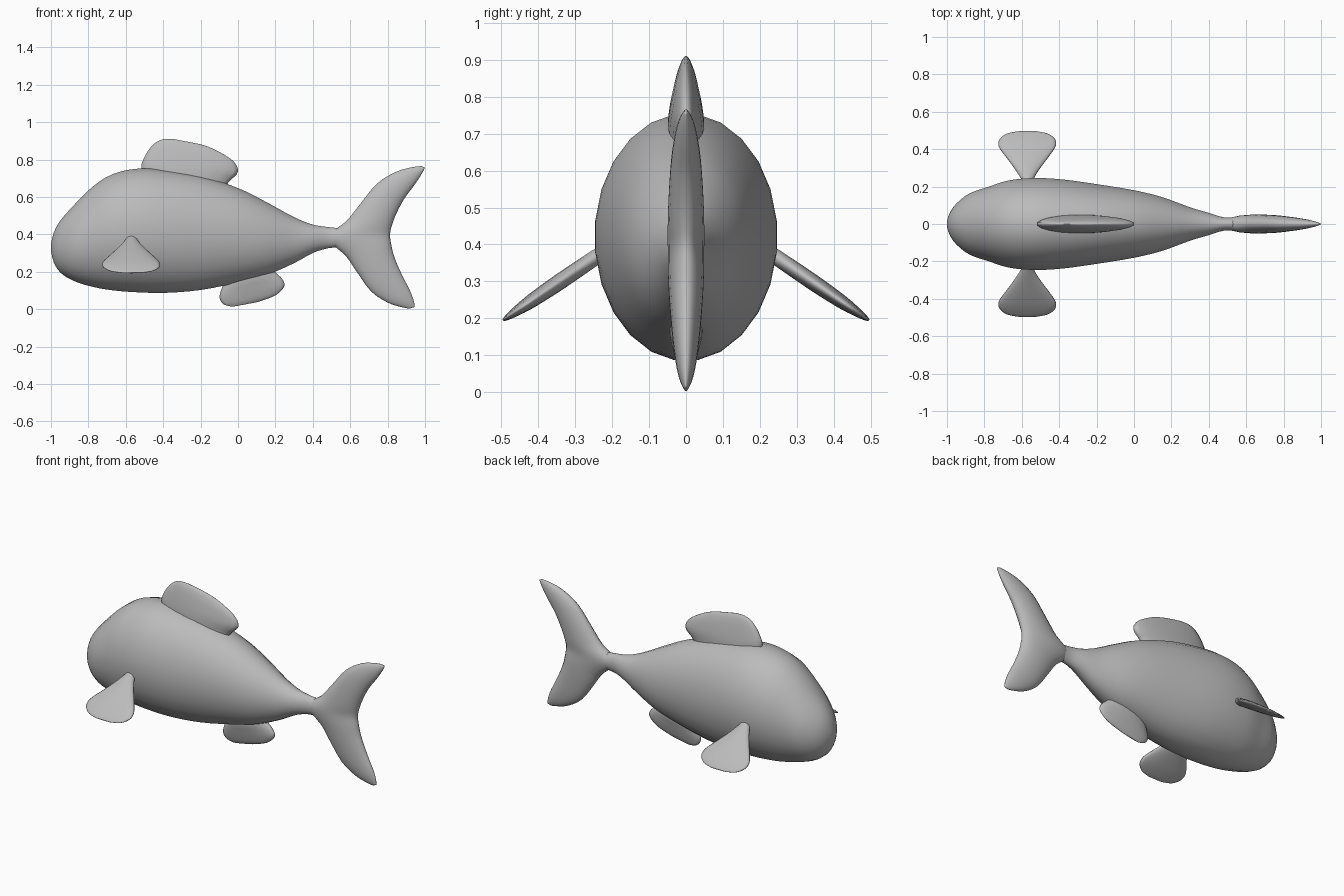
import bpy, bmesh
from math import cos, sin, pi, atan2
from mathutils import Matrix

cube = bpy.data.objects.get("Cube")
if cube:
    bpy.data.objects.remove(cube, do_unlink=True)

grey = bpy.data.materials.new("plain grey")
grey.use_nodes = True
grey.diffuse_color = (0.5, 0.5, 0.5, 1)
grey.node_tree.nodes["Principled BSDF"].inputs["Base Color"].default_value = grey.diffuse_color


def smooth_rows(rows, steps):
    """Catmull-Rom curve through the rows."""
    out = []
    for i in range(len(rows) - 1):
        quad = zip(rows[max(i - 1, 0)], rows[i], rows[i + 1], rows[min(i + 2, len(rows) - 1)])
        quad = list(quad)
        for s in range(steps):
            t = s / steps
            out.append([b + t * ((c - a) + t * ((2*a - 5*b + 4*c - d) + t * (3*(b - c) + d - a))) / 2
                        for a, b, c, d in quad])
    return out + [rows[-1]]


def loft(name, rows, sides=20, steps=3, matrix=Matrix()):
    """Join elliptical sections; each row is chord start x, z, chord end x, z, half thickness."""
    bm = bmesh.new()
    rings = []
    for ax, az, bx, bz, half in smooth_rows(rows, steps):
        ring = []
        for k in range(sides):
            a = 2 * pi * (k + 0.5) / sides
            u = (1 - cos(a)) / 2
            ring.append(bm.verts.new((ax + (bx - ax) * u, half * sin(a), az + (bz - az) * u)))
        rings.append(ring)
    for r, q in zip(rings, rings[1:]):
        for k in range(sides):
            j = (k + 1) % sides
            bm.faces.new((r[k], r[j], q[j], q[k]))
    bm.faces.new(rings[0])
    bm.faces.new(rings[-1])
    bm.transform(matrix)
    bmesh.ops.recalc_face_normals(bm, faces=bm.faces)
    mesh = bpy.data.meshes.new(name)
    bm.to_mesh(mesh)
    bm.free()
    mesh.materials.append(grey)
    mesh.shade_smooth()
    obj = bpy.data.objects.new(name, mesh)
    bpy.context.collection.objects.link(obj)
    return obj


# Body: x, top, bottom, half width
body = [(-1, .35, .31, .015), (-.985, .41, .25, .06), (-.95, .475, .195, .11),
        (-.88, .555, .15, .165), (-.78, .655, .118, .2), (-.67, .725, .098, .235),
        (-.53, .755, .087, .248), (-.38, .745, .085, .24), (-.2, .715, .1, .215),
        (0, .65, .14, .182), (.15, .575, .18, .145), (.3, .493, .245, .09),
        (.4, .453, .3, .06), (.48, .44, .325, .036), (.56, .43, .335, .035), (.62, .41, .36, .02)]
loft("body", [(x, top, x, low, w) for x, top, low, w in body], sides=24)

# Tail: sections sweep from the lower tip to the upper tip
loft("tail_fin", [
    (.915, .003, .945, .012, .004), (.87, .012, .94, .045, .014), (.8, .035, .92, .1, .025),
    (.71, .095, .875, .19, .036), (.63, .205, .837, .28, .045), (.57, .29, .82, .35, .049),
    (.47, .385, .815, .4, .05), (.57, .463, .825, .45, .05), (.65, .56, .85, .515, .047),
    (.74, .67, .89, .59, .04), (.84, .733, .945, .665, .029), (.92, .757, .985, .727, .016),
    (.98, .766, 1, .757, .004)])

# Back fin
loft("dorsal_fin", [
    (-.5, .65, -.1, .58, .05), (-.52, .755, -.05, .675, .05), (-.505, .81, -.004, .72, .045),
    (-.475, .86, 0, .757, .036), (-.44, .893, -.035, .802, .026), (-.4, .909, -.13, .857, .014),
    (-.35, .911, -.2, .882, .004)])

# Belly fin
loft("belly_fin", [
    (-.05, .23, .14, .28, .045), (-.08, .135, .2, .2, .045), (-.098, .085, .238, .163, .036),
    (-.098, .05, .25, .122, .026), (-.075, .024, .2, .073, .015), (-.03, .013, .1, .037, .004)])

# Side fins: distance along the fin, then both edges
side = [(-.06, -.585, -.555, .02), (0, -.605, -.535, .021), (.06, -.637, -.505, .022),
        (.135, -.683, -.458, .022), (.19, -.718, -.425, .02), (.222, -.727, -.415, .018),
        (.255, -.718, -.422, .014), (.288, -.68, -.46, .008), (.303, -.62, -.52, .003)]
tilt = atan2(.25, .17)
for name, sign in (("right_side_fin", 1), ("left_side_fin", -1)):
    place = (Matrix.Scale(sign, 4, (0, 1, 0)) @ Matrix.Translation((0, -.245, .365))
             @ Matrix.Rotation(-tilt, 4, 'X'))
    loft(name, [(a, -s, b, -s, h) for s, a, b, h in side], matrix=place)
